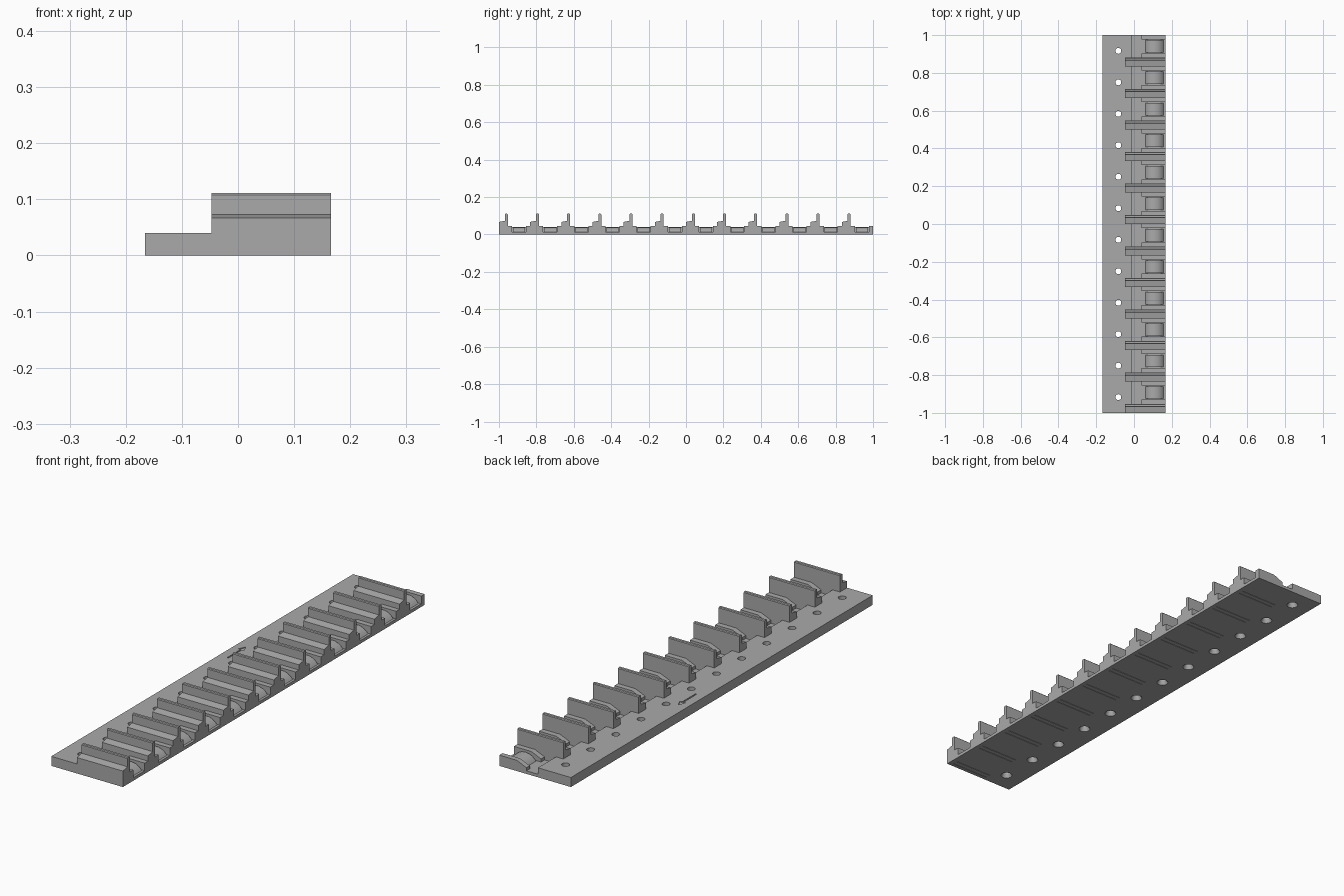
import bpy
import bmesh
import math
from mathutils import Matrix, Vector

old = bpy.data.objects.get("Cube")
if old:
    bpy.data.objects.remove(old, do_unlink=True)

COUNT = 12
PITCH = 2 / COUNT
SIDE = 0.166      # half width of the strip
STEP_X = -0.013   # edge of the raised mounting plate
FLOOR = 0.013
PLATE = 0.04

grey = bpy.data.materials.new("plain grey")
grey.use_nodes = True
colour = (0.4, 0.4, 0.4, 1)
grey.diffuse_color = colour
grey.node_tree.nodes["Principled BSDF"].inputs["Base Color"].default_value = colour


def make_object(name, bm):
    bmesh.ops.recalc_face_normals(bm, faces=bm.faces)
    mesh = bpy.data.meshes.new(name)
    bm.to_mesh(mesh)
    bm.free()
    mesh.materials.append(grey)
    obj = bpy.data.objects.new(name, mesh)
    bpy.context.collection.objects.link(obj)
    return obj


def extrude(bm, points, shift):
    """Add a prism: a closed outline pushed along a vector."""
    shift = Vector(shift)
    a = [bm.verts.new(p) for p in points]
    b = [bm.verts.new(Vector(p) + shift) for p in points]
    bm.faces.new(a)
    bm.faces.new(b[::-1])
    for i in range(len(a)):
        j = (i + 1) % len(a)
        bm.faces.new((a[i], b[i], b[j], a[j]))


def prism_y(bm, outline, y0, y1):
    extrude(bm, [(x, y0, z) for x, z in outline], (0, y1 - y0, 0))


def prism_x(bm, outline, x0, x1):
    extrude(bm, [(x0, y, z) for y, z in outline], (x1 - x0, 0, 0))


def box(bm, x0, x1, y0, y1, z0, z1):
    prism_y(bm, [(x0, z0), (x1, z0), (x1, z1), (x0, z1)], y0, y1)


# Base strip: thick mounting plate with a thin floor beside it
bm = bmesh.new()
prism_y(bm, [(-SIDE, 0), (SIDE, 0), (SIDE, FLOOR), (STEP_X, FLOOR),
             (STEP_X, PLATE), (-SIDE, PLATE)], -1, 1)
base = make_object("base_strip", bm)

# Cutters: countersunk screw holes, underside slits and a direction arrow
bm = bmesh.new()
for i in range(COUNT):
    y0 = -1 + i * PITCH
    for r1, r2, z0, z1 in ((0.0155, 0.0155, 0.015, 0.06), (0.023, 0.0155, -0.001, 0.016)):
        bmesh.ops.create_cone(
            bm, cap_ends=True, segments=24, radius1=r1, radius2=r2, depth=z1 - z0,
            matrix=Matrix.Translation((-0.083, y0 + PITCH / 2, (z0 + z1) / 2)))
    for dy in (0.016, 0.038):
        box(bm, -0.03, 0.15, y0 + dy, y0 + dy + 0.002, -0.01, 0.004)
arrow = [(-0.128, 0.11), (-0.122, 0.11), (-0.122, 0.2), (-0.112, 0.2),
         (-0.125, 0.23), (-0.138, 0.2), (-0.128, 0.2)]
extrude(bm, [(x, y, PLATE - 0.003) for x, y in arrow], (0, 0, 0.02))
cutter = make_object("hole_cutter", bm)
cutter.hide_render = True
cutter.hide_viewport = True
mod = base.modifiers.new("holes", 'BOOLEAN')
mod.operation = 'DIFFERENCE'
mod.solver = 'EXACT'
mod.use_self = True
mod.object = cutter

# Guide rail outline: flat top with a sloping inner end
rail = [(0.04, 0.005), (SIDE, 0.005), (SIDE, 0.045), (0.085, 0.045), (0.04, 0.026)]

# Rounded cradle outline: an arc rising from the floor
mid, half, rise = 0.108, 0.048, 0.025
radius = (half ** 2 + rise ** 2) / (2 * rise)
span = math.asin(half / radius)
cradle = [(mid - half, 0.006), (mid + half, 0.006)]
for k in range(17):
    t = span * (1 - k / 8)
    cradle.append((mid + radius * math.sin(t),
                   FLOOR + rise - radius + radius * math.cos(t)))

# Repeating stations along the strip
for i in range(COUNT):
    y0 = -1 + i * PITCH

    # Tall divider with a lower sloping shoulder
    bm = bmesh.new()
    wall = [(0, 0.004), (0.047, 0.004), (0.047, 0.108), (0.044, 0.111),
            (0.034, 0.111), (0.031, 0.108), (0.031, 0.073), (0, 0.067)]
    prism_x(bm, [(y0 + y, z) for y, z in wall], -0.047, SIDE)
    make_object(f"divider_{i + 1}", bm)

    # Pair of guide rails
    bm = bmesh.new()
    for a, b in ((0.046, 0.07), (PITCH - 0.022, PITCH)):
        prism_y(bm, rail, y0 + a, y0 + b)
    make_object(f"guide_rails_{i + 1}", bm)

    # Rounded cradle between the rails
    bm = bmesh.new()
    prism_y(bm, cradle, y0 + 0.075, y0 + PITCH - 0.027)
    obj = make_object(f"cradle_{i + 1}", bm)
    bpy.ops.object.select_all(action='DESELECT')
    obj.select_set(True)
    bpy.context.view_layer.objects.active = obj
    bpy.ops.object.shade_smooth_by_angle(angle=math.radians(30))
